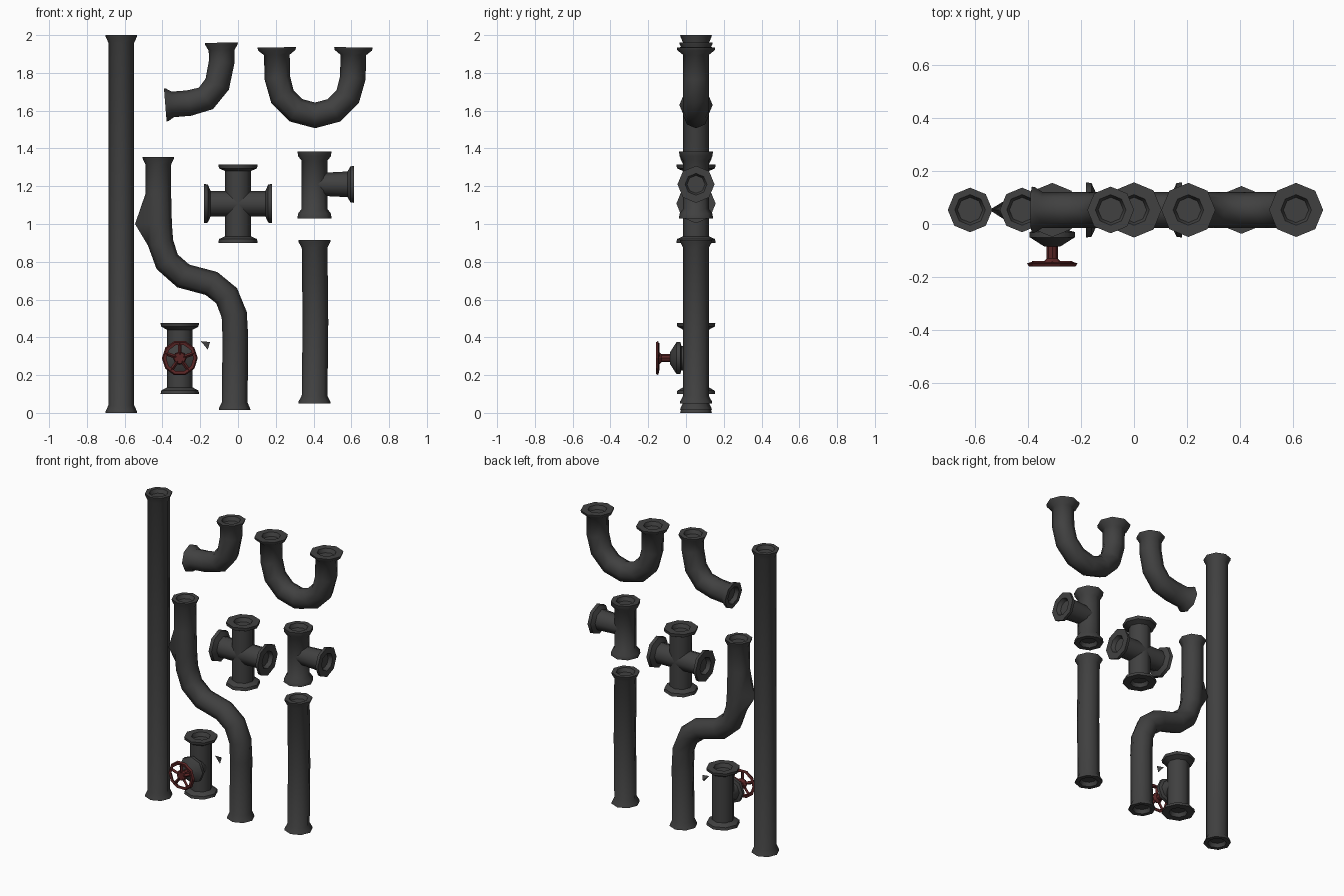
import bpy, bmesh, math
from mathutils import Vector

if "Cube" in bpy.data.objects:
    bpy.data.objects.remove(bpy.data.objects["Cube"])

YC = 0.053      # depth of the pipe centre plane
R = 0.068       # pipe radius


def material(name, rgb):
    m = bpy.data.materials.new(name)
    m.diffuse_color = (*rgb, 1)
    m.use_nodes = True
    m.node_tree.nodes["Principled BSDF"].inputs["Base Color"].default_value = m.diffuse_color
    return m


GREY = material("dark iron", (0.052, 0.052, 0.052))
RED = material("dark red paint", (0.10, 0.018, 0.018))


def loft(bm, stations, sides=8, mat=0):
    """Skin rings given as (point, tangent, radius) and close both ends."""
    rings = []
    for p, t, r in stations:
        if abs(t.y) > 0.9:
            n = Vector((1, 0, 0))
            b = t.cross(n)
        else:
            b = Vector((0, 1, 0))
            n = b.cross(t)
        rings.append([bm.verts.new(p + r * (math.cos(a) * n + math.sin(a) * b))
                      for a in (math.tau * i / sides for i in range(sides))])
    faces = [bm.faces.new(rings[0]), bm.faces.new(rings[-1])]
    for u, v in zip(rings, rings[1:]):
        for i in range(sides):
            j = (i + 1) % sides
            faces.append(bm.faces.new((u[i], u[j], v[j], v[i])))
    for f in faces:
        f.material_index = mat


def flange(p, d, r, thick, neck):
    """Recessed rim at an open end; d points outwards. Ordered inside to body."""
    return [(p - d * 0.025, d, R * 0.7), (p, d, R * 0.85), (p, d, r),
            (p - d * thick, d, r * 0.97), (p - d * neck, d, R)]


def tube(bm, path, r=0.085, thick=0.012, neck=0.04, sides=8, mids=R):
    """Swept pipe through (x, z) points with a flange at each end."""
    pts = [Vector((x, YC, z)) for x, z in path]
    t0 = (pts[1] - pts[0]).normalized()
    t1 = (pts[-1] - pts[-2]).normalized()
    st = [(p, t0, q) for p, d, q in flange(pts[0], -t0, r, thick, neck)]
    for a, p, c in zip(pts, pts[1:], pts[2:]):
        t = ((p - a).normalized() + (c - p).normalized()).normalized()
        st.append((p, t, mids))
    st += [(p, t1, q) for p, d, q in reversed(flange(pts[-1], t1, r, thick, neck))]
    loft(bm, st, sides)


def finish(name, bm, angle=50):
    bmesh.ops.recalc_face_normals(bm, faces=bm.faces)
    me = bpy.data.meshes.new(name)
    bm.to_mesh(me)
    bm.free()
    ob = bpy.data.objects.new(name, me)
    bpy.context.collection.objects.link(ob)
    me.materials.append(GREY)
    me.materials.append(RED)
    bpy.ops.object.select_all(action='DESELECT')
    ob.select_set(True)
    bpy.context.view_layer.objects.active = ob
    bpy.ops.object.shade_smooth_by_angle(angle=math.radians(angle))
    return ob


# straight pipes and elbow
for name, path, r in (
        ("long_pipe", [(-0.618, 0), (-0.618, 2.0)], 0.084),
        ("short_pipe", [(0.405, 0.05), (0.41, 0.48), (0.405, 0.915)], 0.086),
        ("elbow_pipe", [(-0.088, 1.96), (-0.086, 1.86), (-0.11, 1.74),
                        (-0.17, 1.665), (-0.26, 1.64), (-0.385, 1.63)], 0.088)):
    bm = bmesh.new()
    tube(bm, path, r)
    finish(name, bm)

# U bend: straight legs joined by a half circle
bm = bmesh.new()
arc = [(0.408 - 0.2 * math.cos(a), 1.775 - 0.2 * math.sin(a))
       for a in (math.pi * i / 6 for i in range(7))]
tube(bm, [(0.205, 1.935)] + arc + [(0.611, 1.935)], r=0.102, thick=0.015)
finish("u_bend_pipe", bm)

# S bend with a dented-out point on its left side
bm = bmesh.new()
tube(bm, [(-0.422, 1.355), (-0.422, 1.16), (-0.418, 1.0), (-0.41, 0.90),
          (-0.375, 0.80), (-0.29, 0.725), (-0.14, 0.685), (-0.06, 0.62),
          (-0.02, 0.52), (-0.014, 0.40), (-0.018, 0.015)], r=0.084)
tip = Vector((-0.545, YC, 1.0))
min(bm.verts, key=lambda v: (v.co - tip).length).co = tip
finish("s_bend_pipe", bm)

# four-way cross
bm = bmesh.new()
tube(bm, [(0, 0.90), (0, 1.315)], 0.104, 0.02, 0.035)
tube(bm, [(-0.18, 1.108), (0.18, 1.108)], 0.104, 0.02, 0.035)
finish("cross_fitting", bm)

# tee
bm = bmesh.new()
tube(bm, [(0.405, 1.03), (0.405, 1.385)], 0.09, 0.025, 0.05)
tube(bm, [(0.39, 1.21), (0.615, 1.21)], 0.098, 0.02, 0.035)
for v in bm.verts:      # tuck the hidden branch end inside the main run
    if v.co.x < 0.43 and abs(v.co.z - 1.21) < 0.11:
        off = Vector((0, v.co.y - YC, v.co.z - 1.21))
        if off.length > 0.06:
            v.co = Vector((v.co.x, YC, 1.21)) + off.normalized() * 0.06
finish("tee_fitting", bm)

# valve body with a bonnet facing forwards
VX, VZ = -0.308, 0.29
bm = bmesh.new()
tube(bm, [(VX, 0.10), (VX, 0.475)], 0.102, 0.018, 0.035)
F = Vector((0, -1, 0))


def along(*pairs):
    return [(Vector((VX, y, VZ)), F, r) for y, r in pairs]


loft(bm, along((0.05, 0.06), (-0.025, 0.065), (-0.03, 0.085), (-0.05, 0.085),
               (-0.085, 0.03)))
finish("valve_body", bm)

# hand wheel: stem, hub, rim and spokes
bm = bmesh.new()
loft(bm, along((-0.07, 0.021), (-0.13, 0.021), (-0.145, 0.036), (-0.157, 0.03)), mat=1)
rim = [(0.095, -0.148), (0.088, -0.160), (0.072, -0.157), (0.078, -0.143)]
loops = [[bm.verts.new((VX + r * math.cos(a), y, VZ + r * math.sin(a))) for r, y in rim]
         for a in (math.tau * i / 10 for i in range(10))]
for i in range(10):
    u, v = loops[i], loops[(i + 1) % 10]
    for k in range(4):
        m = (k + 1) % 4
        bm.faces.new((u[k], u[m], v[m], v[k])).material_index = 1
for i in range(5):
    a = math.tau * i / 5 + math.pi / 2
    d = Vector((math.cos(a), 0, math.sin(a)))
    c = Vector((VX, -0.150, VZ))
    loft(bm, [(c + d * 0.02, d, 0.010), (c + d * 0.08, d, 0.010)], 4, 1)
finish("hand_wheel", bm, 30)

# loose chip beside the valve
bm = bmesh.new()
vs = [bm.verts.new(p) for p in ((-0.197, 0.04, 0.38), (-0.148, 0.04, 0.375),
                                (-0.16, 0.04, 0.335), (-0.175, 0.075, 0.36))]
for tri in ((0, 1, 2), (0, 1, 3), (1, 2, 3), (0, 2, 3)):
    bm.faces.new([vs[i] for i in tri])
finish("loose_chip", bm, 20)
